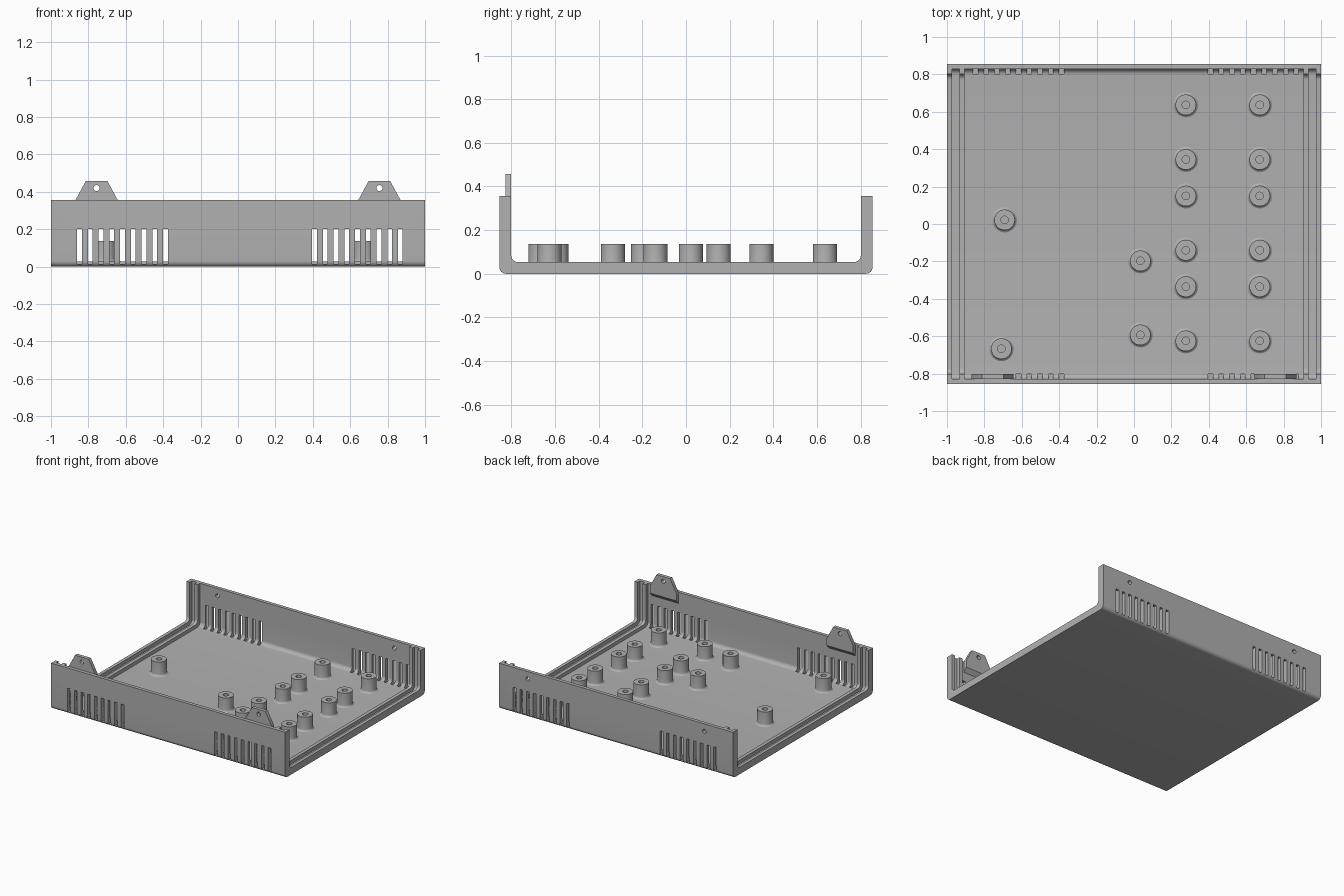
import bpy
import bmesh
from math import pi, sin, cos, radians
from mathutils import Matrix, Vector

if "Cube" in bpy.data.objects:
    bpy.data.objects.remove(bpy.data.objects["Cube"])

HALF_Y, WALL_TOP = 0.855, 0.356     # outer size of the tray
THIN, THICK = 0.027, 0.054          # wall of the tray, wall at the rails
RADIUS = 0.03
TAB_X = 0.756

grey = bpy.data.materials.new("light grey")
grey.use_nodes = True
grey.diffuse_color = (0.44, 0.44, 0.44, 1)
grey.node_tree.nodes["Principled BSDF"].inputs["Base Color"].default_value = grey.diffuse_color


def make(name, bm):
    bmesh.ops.recalc_face_normals(bm, faces=bm.faces)
    mesh = bpy.data.meshes.new(name)
    bm.to_mesh(mesh)
    bm.free()
    mesh.materials.append(grey)
    obj = bpy.data.objects.new(name, mesh)
    bpy.context.collection.objects.link(obj)
    return obj


def extrude(bm, points, offset):
    face = bm.faces.new([bm.verts.new(p) for p in points])
    result = bmesh.ops.extrude_face_region(bm, geom=[face], use_keep_orig=True)
    moved = [v for v in result["geom"] if isinstance(v, bmesh.types.BMVert)]
    bmesh.ops.translate(bm, verts=moved, vec=offset)
    return moved


def trough(bm, x0, x1, inset, top):
    """Block along x with two rounded bottom edges, inset from the outer size."""
    y, points = HALF_Y - inset, [(x0, HALF_Y - inset, top), (x0, inset - HALF_Y, top)]
    for side, start in ((-1, pi), (1, 1.5 * pi)):
        for i in range(9):
            a = start + i * pi / 16
            points.append((x0, side * (y - RADIUS) + RADIUS * cos(a),
                           inset + RADIUS + RADIUS * sin(a)))
    extrude(bm, points, Vector((x1 - x0, 0, 0)))


def box(bm, low, high):
    low, high = Vector(low), Vector(high)
    size = high - low
    matrix = Matrix.Translation((low + high) / 2) @ Matrix.Diagonal((*size, 1))
    bmesh.ops.create_cube(bm, size=1, matrix=matrix)


def drill(bm, x, y, z):
    matrix = Matrix.Translation((x, y, z)) @ Matrix.Rotation(pi / 2, 4, "X")
    bmesh.ops.create_cone(bm, cap_ends=True, segments=24, radius1=0.016,
                          radius2=0.016, depth=0.2, matrix=matrix)


def cut(obj, bm):
    cutter = make("cutter", bm)
    cutter.hide_render = True
    mod = obj.modifiers.new("cut", "BOOLEAN")
    mod.operation, mod.solver, mod.object = "DIFFERENCE", "EXACT", cutter
    bpy.context.view_layer.update()
    result = bpy.data.meshes.new_from_object(
        obj.evaluated_get(bpy.context.evaluated_depsgraph_get()))
    obj.modifiers.clear()
    obj.data = result
    bpy.data.objects.remove(cutter)


def smooth(obj):
    bpy.ops.object.select_all(action="DESELECT")
    obj.select_set(True)
    bpy.context.view_layer.objects.active = obj
    bpy.ops.object.shade_smooth_by_angle(angle=radians(30))


# Tray: rounded block hollowed out, with deeper hollows that leave the panel rails
bm = bmesh.new()
trough(bm, -1, 1, 0, WALL_TOP)
tray = make("tray", bm)
for x0, x1, inset in ((-1.1, 1.1, THICK), (-0.905, 0.905, THIN),
                      (0.932, 0.974, THIN), (-0.974, -0.932, THIN)):
    bm = bmesh.new()
    trough(bm, x0, x1, inset, 0.5)
    cut(tray, bm)

# Vent slots in both walls and screw holes in the back wall
bm = bmesh.new()
for first in (-0.847, 0.409):
    for i in range(9):
        x = first + i * 0.0574
        for y0, y1 in ((-0.9, -0.802), (0.802, 0.9)):
            box(bm, (x - 0.0125, y0, 0.015), (x + 0.0125, y1, 0.2))
for side in (-1, 1):
    drill(bm, side * TAB_X, HALF_Y, 0.298)
cut(tray, bm)
smooth(tray)

# Screw tabs on the inside of the front wall, sloped underneath
for side, label in ((1, "left"), (-1, "right")):
    outline = [(-0.113, 0.27), (0.113, 0.27), (0.113, 0.356),
               (0.058, 0.457), (-0.058, 0.457), (-0.113, 0.356)]
    bm = bmesh.new()
    y = THIN - HALF_Y
    moved = extrude(bm, [(side * TAB_X + x, y, z) for x, z in outline],
                    Vector((0, THICK - THIN, 0)))
    for v in moved:
        if v.co.z < 0.28:
            v.co.z += 0.03
    tab = make("screw_tab_" + label, bm)
    bm = bmesh.new()
    drill(bm, side * TAB_X, y, 0.42)
    cut(tab, bm)
    smooth(tab)

# Standoffs: turned posts with a flared foot and a blind hole
rows = (0.637, 0.345, 0.15, -0.14, -0.335, -0.625)
spots = [(x, y) for x in (0.277, 0.672) for y in rows]
spots += [(-0.692, 0.022), (-0.709, -0.667), (0.034, -0.197), (0.034, -0.593)]
profile = [(0, 0.05), (0.02, 0.05), (0.02, 0.137), (0.055, 0.137), (0.055, 0.044),
           (0.0565, 0.036), (0.061, 0.03), (0.067, 0.027), (0.067, 0.02)]
for n, (x, y) in enumerate(spots, 1):
    bm = bmesh.new()
    verts = [bm.verts.new((r, 0, z)) for r, z in profile]
    edges = [bm.edges.new(pair) for pair in zip(verts, verts[1:])]
    bmesh.ops.spin(bm, geom=verts + edges, cent=(0, 0, 0), axis=(0, 0, 1),
                   angle=2 * pi, steps=32, use_merge=True)
    bmesh.ops.remove_doubles(bm, verts=bm.verts, dist=0.0001)
    bmesh.ops.holes_fill(bm, edges=bm.edges, sides=0)
    post = make(f"standoff_{n}", bm)
    post.location = (x, y, 0)
    smooth(post)
